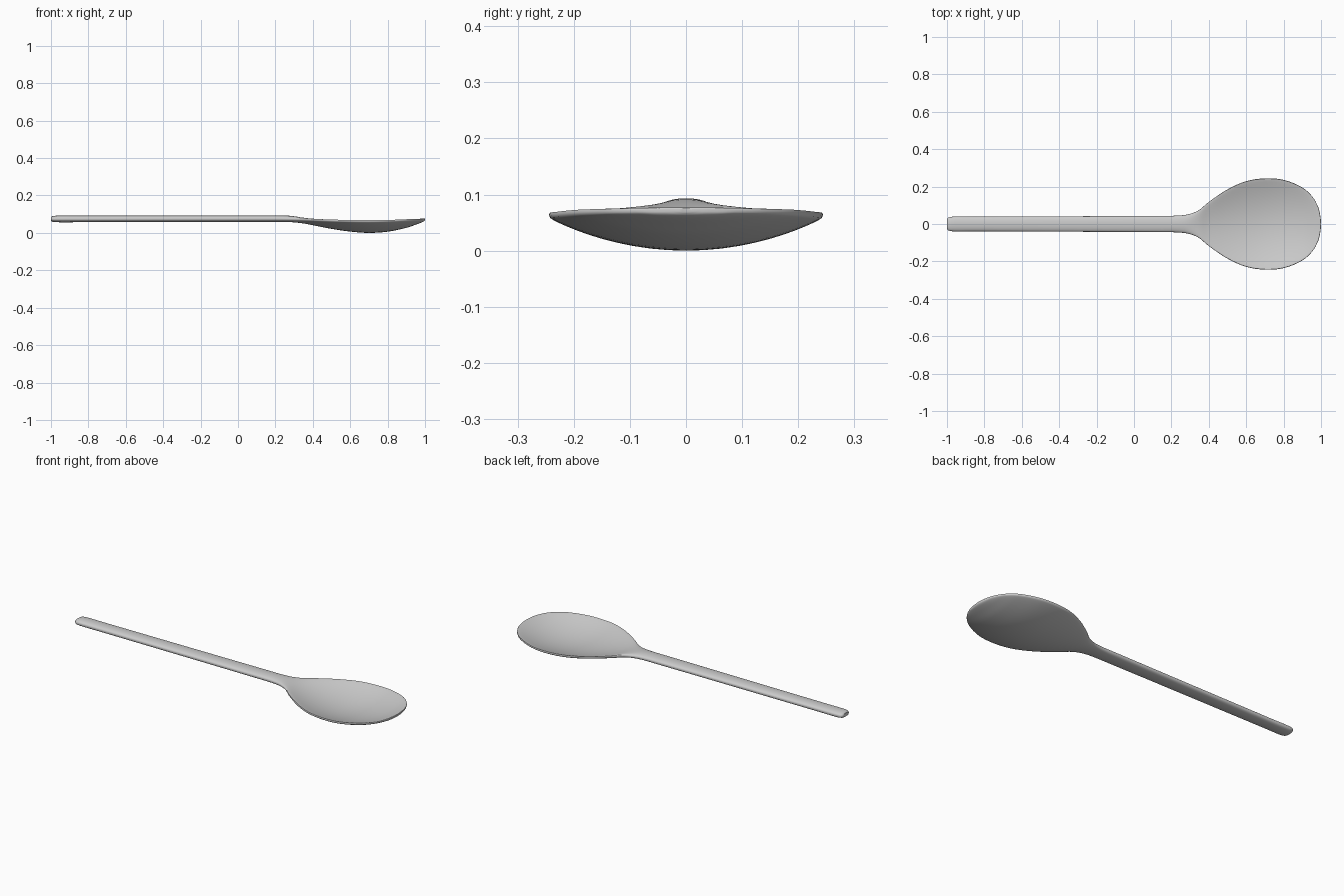
import bpy, bmesh, math

if "Cube" in bpy.data.objects:
    bpy.data.objects.remove(bpy.data.objects["Cube"])

# Stations along the spoon: x, half width, rim height, centre height, half thickness, edge roundness
STATIONS = [
    (-1.000, .026, .0775, .0775, .010, .80),
    (-0.993, .034, .0775, .0775, .0145, .80),
    (-0.970, .039, .0775, .0775, .0175, .80),
    (-0.850, .039, .0775, .0775, .0175, .80),
    (0.150, .044, .0785, .0785, .0175, .80),
    (0.270, .048, .0780, .0780, .0170, .80),
    (0.340, .070, .0770, .0700, .0150, .65),
    (0.400, .118, .0740, .0560, .0120, .50),
    (0.500, .185, .0700, .0350, .0105, .40),
    (0.600, .229, .0680, .0200, .0100, .35),
    (0.700, .244, .0670, .0130, .0100, .35),
    (0.800, .236, .0680, .0190, .0095, .35),
    (0.900, .195, .0720, .0390, .0090, .35),
    (0.955, .145, .0740, .0570, .0085, .40),
    (0.985, .090, .0750, .0680, .0080, .45),
    (0.996, .045, .0750, .0730, .0070, .50),
    (1.000, .012, .0750, .0750, .0040, .80),
]
SIDES = 48


def smooth_stations(pts, steps):
    """Hermite curve through the stations, measured by outline length."""
    t = [0.0]
    for a, b in zip(pts, pts[1:]):
        t.append(t[-1] + math.hypot(b[0] - a[0], b[1] - a[1]))
    n = len(pts)

    def slope(i, k):
        lo, hi = max(i - 1, 0), min(i + 1, n - 1)
        return (pts[hi][k] - pts[lo][k]) / (t[hi] - t[lo])

    out = []
    for i in range(n - 1):
        d = t[i + 1] - t[i]
        for s in range(steps):
            f = s / steps
            h1, h2 = 2*f**3 - 3*f*f + 1, f**3 - 2*f*f + f
            h3, h4 = 3*f*f - 2*f**3, f**3 - f*f
            out.append([h1*pts[i][k] + h2*d*slope(i, k) + h3*pts[i+1][k]
                        + h4*d*slope(i+1, k) for k in range(6)])
    out.append(list(pts[-1]))
    return out


# Spoon: dished bowl, neck and flattened handle lofted as one piece
bm = bmesh.new()
rings = []
for x, w, rim, mid, h, p in smooth_stations(STATIONS, 4):
    ring = []
    for j in range(SIDES):
        a = 2 * math.pi * j / SIDES
        u, s = math.cos(a), math.sin(a)
        z = rim + (mid - rim) * (1 - u * u)
        if abs(s) > 1e-6:
            z += math.copysign(abs(s) ** p, s) * h
        ring.append(bm.verts.new((x, w * u, z)))
    rings.append(ring)
for r0, r1 in zip(rings, rings[1:]):
    for j in range(SIDES):
        k = (j + 1) % SIDES
        bm.faces.new((r0[j], r0[k], r1[k], r1[j]))
bm.faces.new(rings[0])
bm.faces.new(rings[-1])
bmesh.ops.recalc_face_normals(bm, faces=bm.faces)

# Rest the bowl on the ground
low = min(v.co.z for v in bm.verts)
bmesh.ops.translate(bm, verts=bm.verts, vec=(0, 0, -low))

mesh = bpy.data.meshes.new("spoon")
bm.to_mesh(mesh)
bm.free()
spoon = bpy.data.objects.new("spoon", mesh)
bpy.context.collection.objects.link(spoon)
bpy.context.view_layer.objects.active = spoon
spoon.select_set(True)
bpy.ops.object.shade_smooth_by_angle(angle=math.radians(50))
